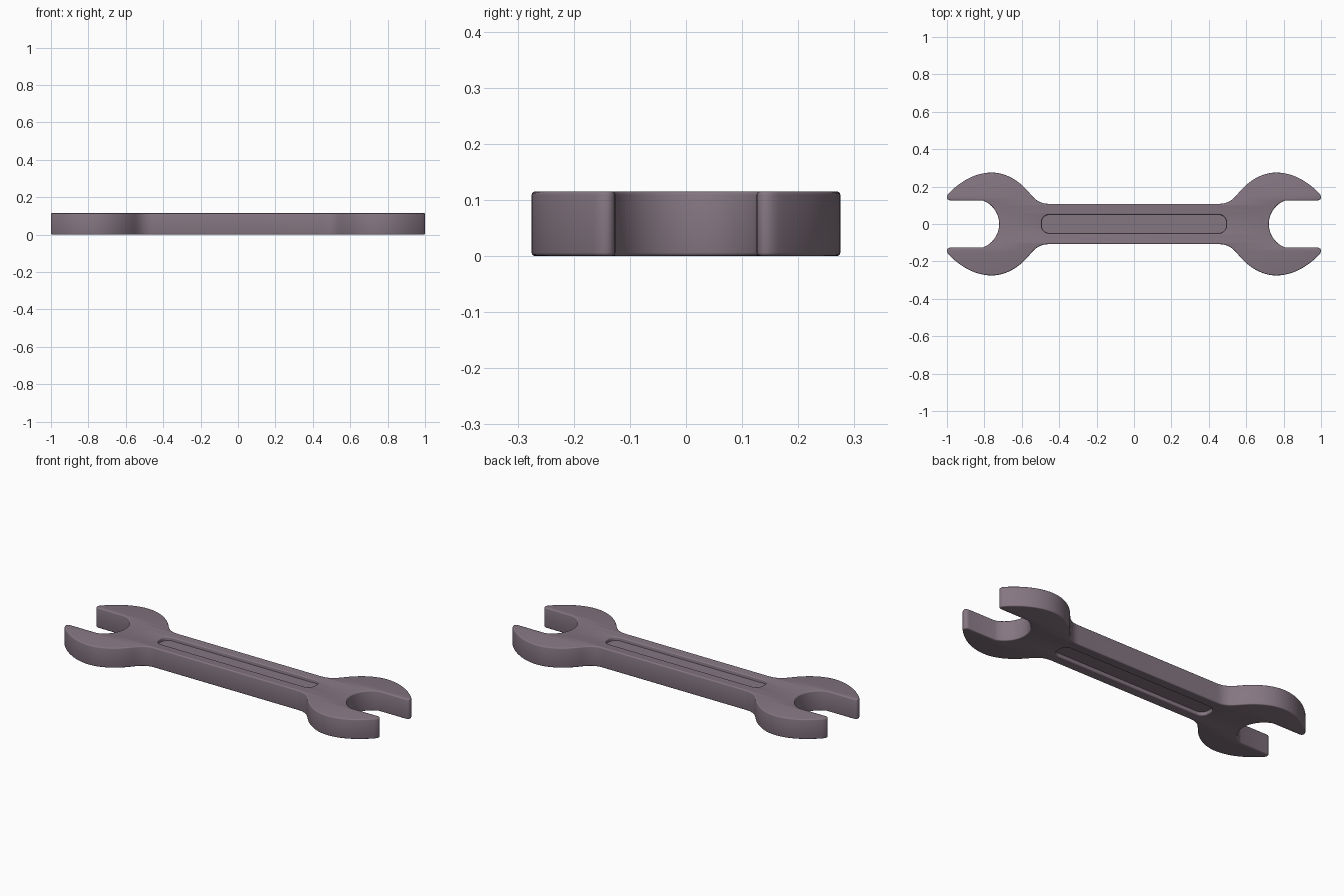
import bpy, bmesh, math

if "Cube" in bpy.data.objects:
    bpy.data.objects.remove(bpy.data.objects["Cube"])

T = 0.115      # thickness
BEV = 0.006    # rounded rim
DEPTH = 0.02   # recess depth

mat = bpy.data.materials.new("mauve grey metal")
mat.diffuse_color = (0.235, 0.182, 0.222, 1)
mat.use_nodes = True
mat.node_tree.nodes["Principled BSDF"].inputs["Base Color"].default_value = mat.diffuse_color


def bez(p0, p1, p2, p3, n=14):
    """Points along a cubic, leaving out the end point."""
    out = []
    for i in range(n):
        t = i / n
        u = 1 - t
        out.append(tuple(u**3 * a + 3*u*u*t * b + 3*u*t*t * c + t**3 * d
                         for a, b, c, d in zip(p0, p1, p2, p3)))
    return out


def rounded_slot(hx, hy, r, n=8):
    pts = []
    for k, (sx, sy) in enumerate([(1, 1), (-1, 1), (-1, -1), (1, -1)]):
        for i in range(n + 1):
            a = math.pi / 2 * (k + i / n)
            pts.append((sx * (hx - r) + r * math.cos(a), sy * (hy - r) + r * math.sin(a)))
    return pts


def plate(name, loops, thick, bevel):
    """Flat filled outline (with holes) given thickness and a rounded rim."""
    cu = bpy.data.curves.new(name, 'CURVE')
    cu.dimensions = '2D'
    cu.fill_mode = 'BOTH'
    cu.extrude = thick / 2 - bevel
    cu.bevel_depth = bevel
    cu.bevel_resolution = 2
    cu.offset = -bevel
    for pts in loops:
        sp = cu.splines.new('POLY')
        sp.points.add(len(pts) - 1)
        for p, q in zip(sp.points, pts):
            p.co = (q[0], q[1], 0, 1)
        sp.use_cyclic_u = True
    tmp = bpy.data.objects.new(name + "_curve", cu)
    bpy.context.collection.objects.link(tmp)
    dg = bpy.context.evaluated_depsgraph_get()
    me = bpy.data.meshes.new_from_object(tmp.evaluated_get(dg))
    bpy.data.objects.remove(tmp)
    bm = bmesh.new()
    bm.from_mesh(me)
    bmesh.ops.remove_doubles(bm, verts=bm.verts, dist=1e-5)
    bmesh.ops.recalc_face_normals(bm, faces=bm.faces)
    bm.to_mesh(me)
    bm.free()
    me.materials.clear()
    me.materials.append(mat)
    ob = bpy.data.objects.new(name, me)
    bpy.context.collection.objects.link(ob)
    ob.location.z = T / 2
    bpy.ops.object.select_all(action='DESELECT')
    ob.select_set(True)
    bpy.context.view_layer.objects.active = ob
    bpy.ops.object.shade_smooth_by_angle(angle=math.radians(35))
    return ob


# Quarter outline: handle, neck fillet, head, jaw tip, jaw flat, jaw throat
q = bez((0.455, 0.108), (0.51, 0.108), (0.535, 0.138), (0.56, 0.168))
q += bez((0.56, 0.168), (0.61, 0.228), (0.68, 0.275), (0.76, 0.275))
q += bez((0.76, 0.275), (0.85, 0.275), (0.93, 0.225), (0.988, 0.165))
q += bez((0.988, 0.165), (1.006, 0.147), (1.002, 0.126), (0.978, 0.126), 6)
q.append((0.978, 0.126))
c, r = 0.854, 0.134
a0 = math.pi - math.asin(0.126 / r)
q += [(c + r * math.cos(a0 + (math.pi - a0) * i / 14),
       r * math.sin(a0 + (math.pi - a0) * i / 14)) for i in range(14)]

# Mirror to the full loop
right = q + [(c - r, 0)] + [(x, -y) for x, y in reversed(q)]
outline = right + [(-x, y) for x, y in reversed(right)]
s = 1 / max(x for x, y in outline)
outline = [(x * s, y) for x, y in outline]

# Wrench body with a slot, closed by a thinner web that leaves a recess on both faces
plate("wrench_body", [outline, rounded_slot(0.495, 0.05, 0.042)], T, BEV)
plate("handle_web", [rounded_slot(0.499, 0.054, 0.045)], T - 2 * DEPTH, 0.0)
